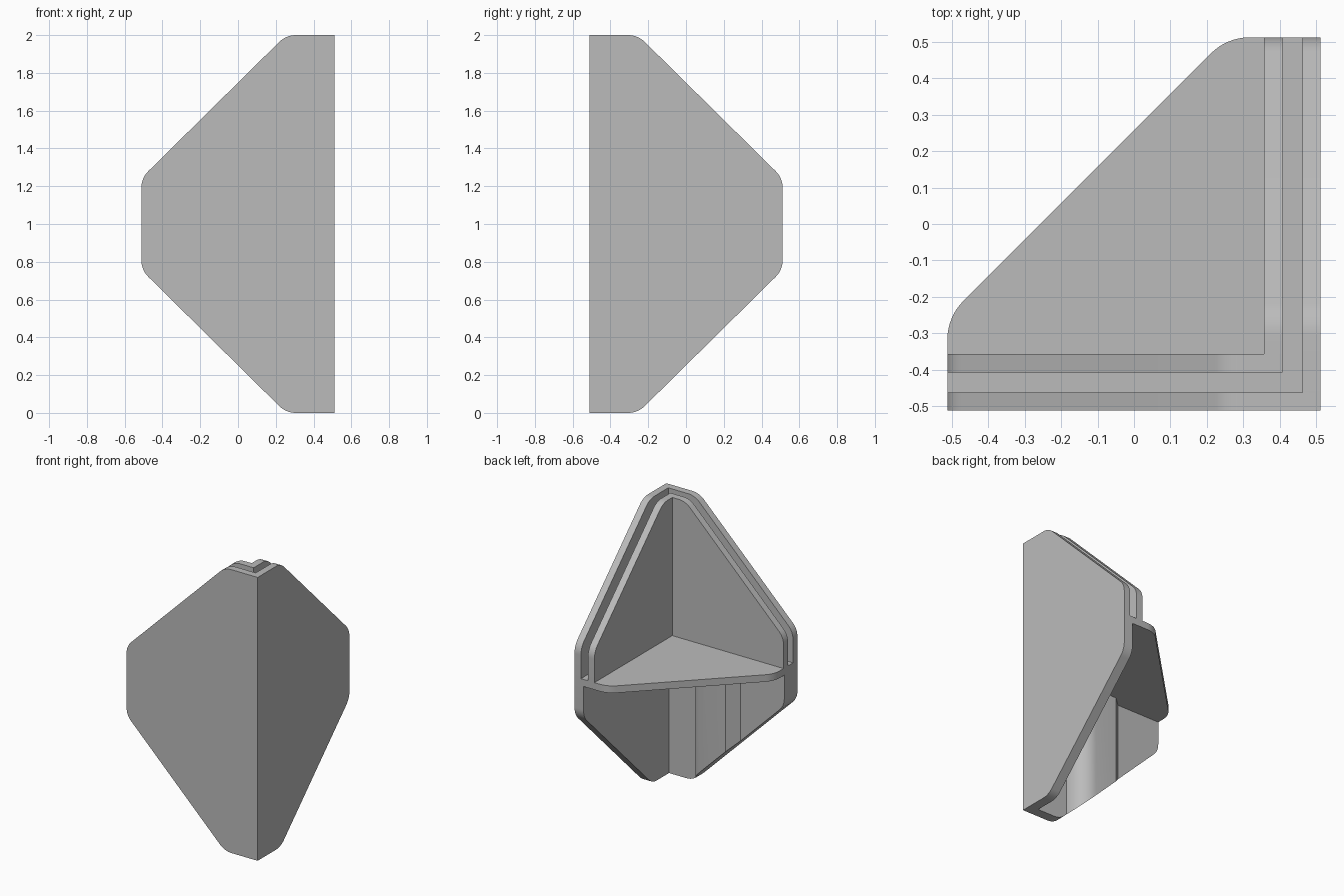
import bpy, bmesh, math
from mathutils import Vector

cube = bpy.data.objects.get("Cube")
if cube:
    bpy.data.objects.remove(cube, do_unlink=True)

H = 0.512                 # half width of the bracket
SKIN, BACK = 0.05, 0.07   # outer wall, thicker lower wall
IN0, IN1 = 0.105, 0.155   # inner wall depths
LOW, TOP = 0.975, 1.025   # shelf underside and top
SLOPE = 0.255             # where the diagonals meet the straight edges

grey = bpy.data.materials.new("plain_grey")
grey.use_nodes = True
grey.diffuse_color = (0.5, 0.5, 0.5, 1)
grey.node_tree.nodes["Principled BSDF"].inputs["Base Color"].default_value = (0.5, 0.5, 0.5, 1)


def rounded(points, steps=8):
    """Outline from (u, v, radius) corners, rounding those with a radius."""
    out = []
    for i, (u, v, r) in enumerate(points):
        p = Vector((u, v))
        if not r:
            out.append(p)
            continue
        a = (Vector(points[i - 1][:2]) - p).normalized()
        b = (Vector(points[(i + 1) % len(points)][:2]) - p).normalized()
        half = a.angle(b) / 2
        centre = p + (a + b).normalized() * r / math.sin(half)
        start = p + a * r / math.tan(half) - centre
        end = p + b * r / math.tan(half) - centre
        turn = start.angle_signed(end)
        for k in range(steps + 1):
            t = -turn * k / steps
            c, s = math.cos(t), math.sin(t)
            out.append(centre + Vector((c * start.x - s * start.y, s * start.x + c * start.y)))
    return out


def prism(name, outline, d0, d1, place):
    """Extrude an outline from depth d0 to d1, placed in space by a mapping."""
    bm = bmesh.new()
    ends = [[bm.verts.new(place(p.x, p.y, d)) for p in outline] for d in (d0, d1)]
    bm.faces.new(ends[0])
    bm.faces.new(ends[1])
    for i in range(len(outline)):
        bm.faces.new((ends[0][i - 1], ends[0][i], ends[1][i], ends[1][i - 1]))
    bmesh.ops.recalc_face_normals(bm, faces=bm.faces)
    mesh = bpy.data.meshes.new(name)
    bm.to_mesh(mesh)
    bm.free()
    mesh.materials.append(grey)
    ob = bpy.data.objects.new(name, mesh)
    bpy.context.collection.objects.link(ob)
    return ob


def smooth(ob):
    bpy.ops.object.select_all(action='DESELECT')
    ob.select_set(True)
    bpy.context.view_layer.objects.active = ob
    bpy.ops.object.shade_smooth_by_angle(angle=math.radians(30))


def front(s, z, d):
    return (s, d - H, z)


def right(s, z, d):
    return (H - d, -s, z)


def flat(x, y, z):
    return (x, y, z)


R = 0.125


def wall_outline(edge, bottom=0, top=2):
    """Wall shape with sloped corners, cut to a height range."""
    pts = [(edge, bottom, 0), (edge, top, 0)]
    if top == 2:
        pts += [(SLOPE, 2, R), (-H, 2 - SLOPE - H + 0.01, R)]
    else:
        pts += [(-H, top, 0)]
    if bottom == 0:
        pts += [(-H, SLOPE + H - 0.01, R), (SLOPE, 0, R)]
    else:
        pts += [(-H, bottom, 0)]
    return rounded(pts)


parts = []
# Outer and inner walls on both sides
for side, place, trim in (("front", front, 0), ("right", right, 1)):
    parts.append(prism(side + "_outer_wall", wall_outline(H - SKIN * trim), 0, SKIN, place))
    edge = H - (IN1 if trim else IN0)
    parts.append(prism(side + "_inner_wall", wall_outline(edge, TOP), IN0, IN1, place))
parts.append(prism("right_lower_backing", wall_outline(H - SKIN, 0, LOW), SKIN, BACK, right))

# Shelf across the corner
shelf = rounded([(H - SKIN, SKIN - H, 0), (H - SKIN, H, 0),
                 (SLOPE, H, R * 1.2), (-H, -SLOPE, R * 1.2), (-H, SKIN - H, 0)])
parts.append(prism("shelf", shelf, LOW, TOP, flat))

# Lower front backing with its vertical rib, trimmed to the wall shape
plan = rounded([(H - BACK, SKIN - H, 0), (H - BACK, BACK - H, 0), (0.2, BACK - H, 0),
                (0.2, -0.3, 0.13), (-0.1, -0.3, 0), (-0.17, -0.365, 0),
                (-H, -0.365, 0), (-H, SKIN - H, 0)])
backing = prism("front_lower_backing", plan, 0, LOW, flat)
cutter = prism("trim_helper", wall_outline(H, 0, LOW + 0.1), -0.1, 0.5, front)
cut = backing.modifiers.new("trim", 'BOOLEAN')
cut.operation, cut.solver, cut.object = 'INTERSECT', 'EXACT', cutter
bpy.context.view_layer.objects.active = backing
bpy.ops.object.modifier_apply(modifier="trim")
bpy.data.objects.remove(cutter, do_unlink=True)
parts.append(backing)

for part in parts:
    smooth(part)
